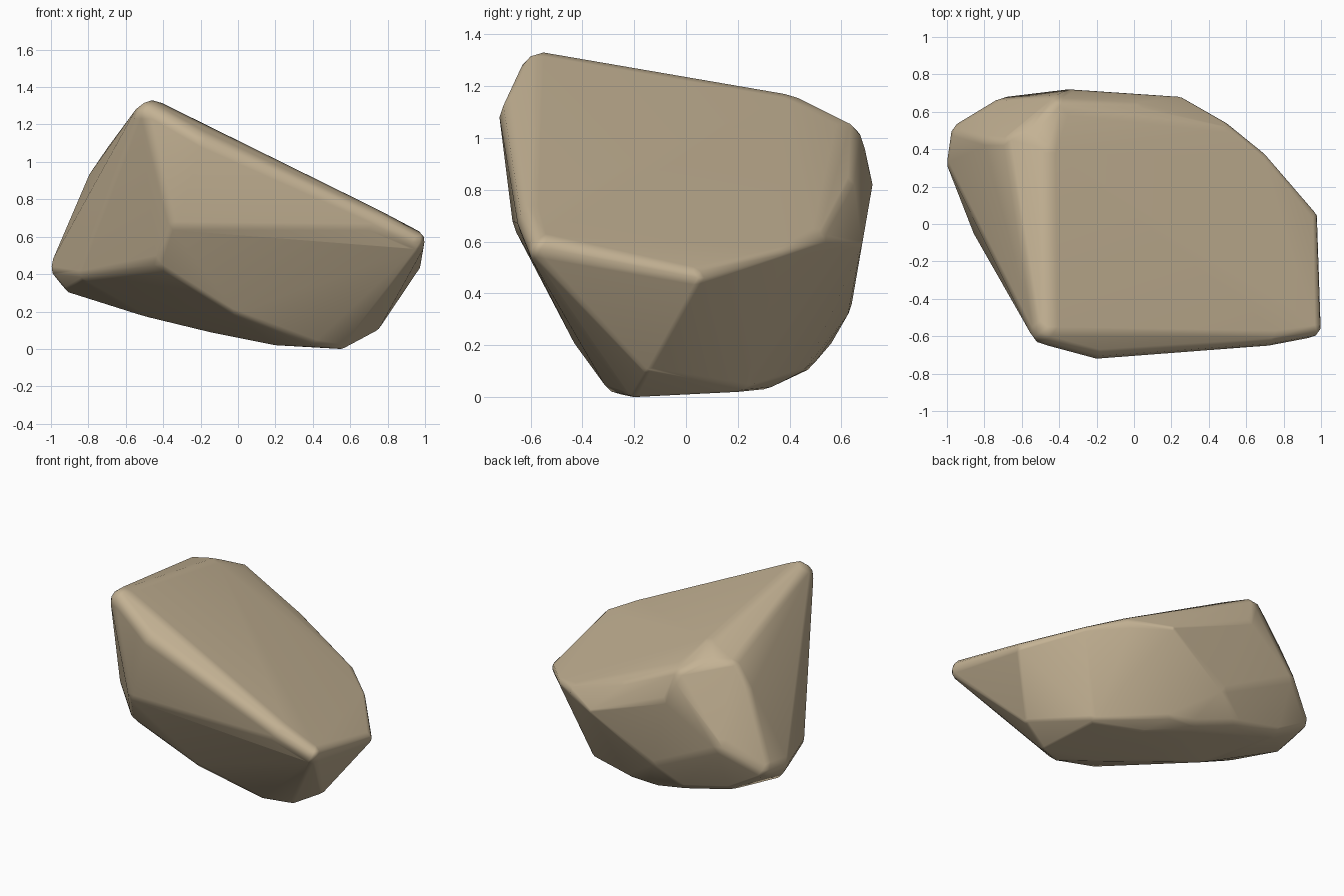
import bpy
import bmesh
from mathutils import Matrix, Vector

default_cube = bpy.data.objects.get("Cube")
if default_cube:
    bpy.data.objects.remove(default_cube, do_unlink=True)


def make_material(name, color):
    material = bpy.data.materials.new(name)
    material.use_nodes = True
    material.diffuse_color = color
    shader = material.node_tree.nodes["Principled BSDF"]
    shader.inputs["Base Color"].default_value = color
    shader.inputs["Roughness"].default_value = 0.9
    return material


def rounded_hull(name, corners, material):
    """Wrap a convex skin around balls (x, y, z, radius) set at the corners."""
    mesh = bpy.data.meshes.new(name)
    bm = bmesh.new()
    for x, y, z, radius in corners:
        bmesh.ops.create_icosphere(
            bm, subdivisions=2, radius=radius,
            matrix=Matrix.Translation(Vector((x, y, z))))

    # Keep only the ball points, then skin them
    bmesh.ops.delete(bm, geom=bm.edges[:], context='EDGES_FACES')
    bmesh.ops.convex_hull(bm, input=bm.verts[:])
    loose = [v for v in bm.verts if not v.link_faces]
    bmesh.ops.delete(bm, geom=loose, context='VERTS')

    # Merge nearly flat triangles into broad facets
    bmesh.ops.dissolve_limit(bm, angle_limit=0.02,
                             verts=bm.verts[:], edges=bm.edges[:])
    bmesh.ops.recalc_face_normals(bm, faces=bm.faces[:])
    for face in bm.faces:
        face.smooth = True
    bm.to_mesh(mesh)
    bm.free()

    mesh.materials.append(material)
    rock = bpy.data.objects.new(name, mesh)
    bpy.context.collection.objects.link(rock)
    rock.modifiers.new("soft_facets", 'WEIGHTED_NORMAL')
    return rock


# Rim of the sloping top: front edge, right-hand end, back edge
top_rim = [
    (-.46, -.55, 1.23, .1), (-.2, -.62, 1.08, .1),
    (.72, -.57, .67, .08), (.93, -.54, .57, .07),
    (.93, .03, .46, .05), (.68, .35, .55, .03),
    (.46, .49, .6, .06), (0, .59, .79, .07),
    (-.47, .38, 1.07, .1), (-.52, .47, 1.02, .1), (-.41, .58, .96, .11),
]

# Widest points of the back and the blunt end
back_and_end = [
    (.24, .65, .59, .03), (-.35, .64, .82, .08), (-.2, .56, .36, .08),
    (-.68, .58, .6, .1), (-.71, .42, .88, .1), (-.62, .42, 1.03, .09),
    (-.92, .33, .44, .08), (-.9, .47, .45, .08),
    (-.86, .3, .38, .09), (-.68, .48, .33, .09), (-.79, -.03, .42, .07),
]

# Undercut front and the base it rests on
front_and_base = [
    (-.32, -.57, .68, .1), (-.38, -.46, .5, .1), (0, -.35, .26, .1),
    (.4, -.25, .09, .08), (.2, -.12, .1, .08), (.55, -.2, .05, .05),
    (.72, -.15, .13, .04), (.5, .2, .08, .06), (.2, .3, .09, .06),
    (.1, .42, .15, .06), (-.1, .42, .19, .1), (-.35, .48, .26, .1),
    (-.15, .02, .19, .1), (-.48, .1, .27, .1),
]

stone = make_material("tan stone", (.55, .445, .295, 1))
rounded_hull("boulder", top_rim + back_and_end + front_and_base, stone)
